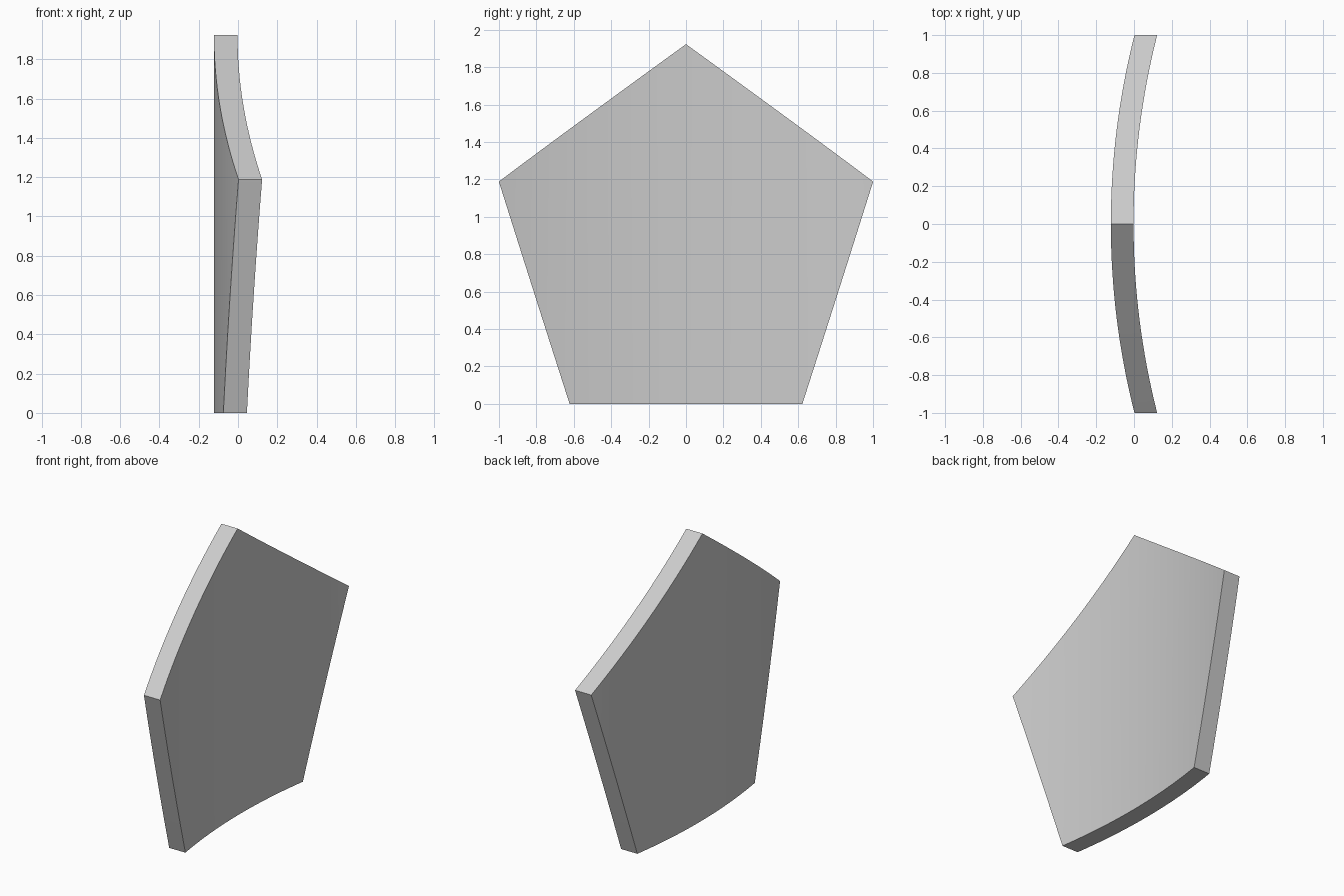
import bpy, bmesh, math
from mathutils import Vector

cube = bpy.data.objects.get("Cube")
if cube:
    bpy.data.objects.remove(cube, do_unlink=True)

RADIUS = 1.063       # pentagon corner radius before bending
THICK = 0.12
SAG = 0.125          # depth of the bend at the side corners
BEND = (1 + SAG ** 2) / (2 * SAG)
COLUMNS = 32

grey = bpy.data.materials.new("plain grey")
grey.use_nodes = True
colour = (0.6, 0.6, 0.6, 1)
grey.diffuse_color = colour
grey.node_tree.nodes["Principled BSDF"].inputs["Base Color"].default_value = colour

# Flat pentagon standing on its lower edge, extruded to a plate
bm = bmesh.new()
base = RADIUS * math.cos(math.pi / 5)
corners = []
for i in range(5):
    a = math.tau * i / 5
    corners.append(bm.verts.new((0, RADIUS * math.sin(a), base + RADIUS * math.cos(a))))
face = bm.faces.new(corners)
extruded = bmesh.ops.extrude_face_region(bm, geom=[face])["geom"]
bmesh.ops.translate(bm, vec=(THICK, 0, 0),
                    verts=[v for v in extruded if isinstance(v, bmesh.types.BMVert)])

# Upright cuts so the plate can bend
half = max(v.co.y for v in bm.verts)
for i in range(1, COLUMNS):
    y = half * (2 * i / COLUMNS - 1)
    bmesh.ops.bisect_plane(bm, geom=bm.verts[:] + bm.edges[:] + bm.faces[:],
                           plane_co=Vector((0, y, 0)), plane_no=Vector((0, 1, 0)))

# Bend around an upright axis on the +x side, keeping the thickness along x
for v in bm.verts:
    a = v.co.y / BEND
    v.co.x += BEND * (1 - math.cos(a)) - (THICK + SAG) / 2
    v.co.y = BEND * math.sin(a)

bmesh.ops.recalc_face_normals(bm, faces=bm.faces[:])
mesh = bpy.data.meshes.new("curved_pentagon_panel")
bm.to_mesh(mesh)
bm.free()
mesh.materials.append(grey)
panel = bpy.data.objects.new("curved_pentagon_panel", mesh)
bpy.context.collection.objects.link(panel)

# Smooth broad faces, crisp rim
bpy.ops.object.select_all(action="DESELECT")
panel.select_set(True)
bpy.context.view_layer.objects.active = panel
bpy.ops.object.shade_smooth_by_angle(angle=math.radians(30))
